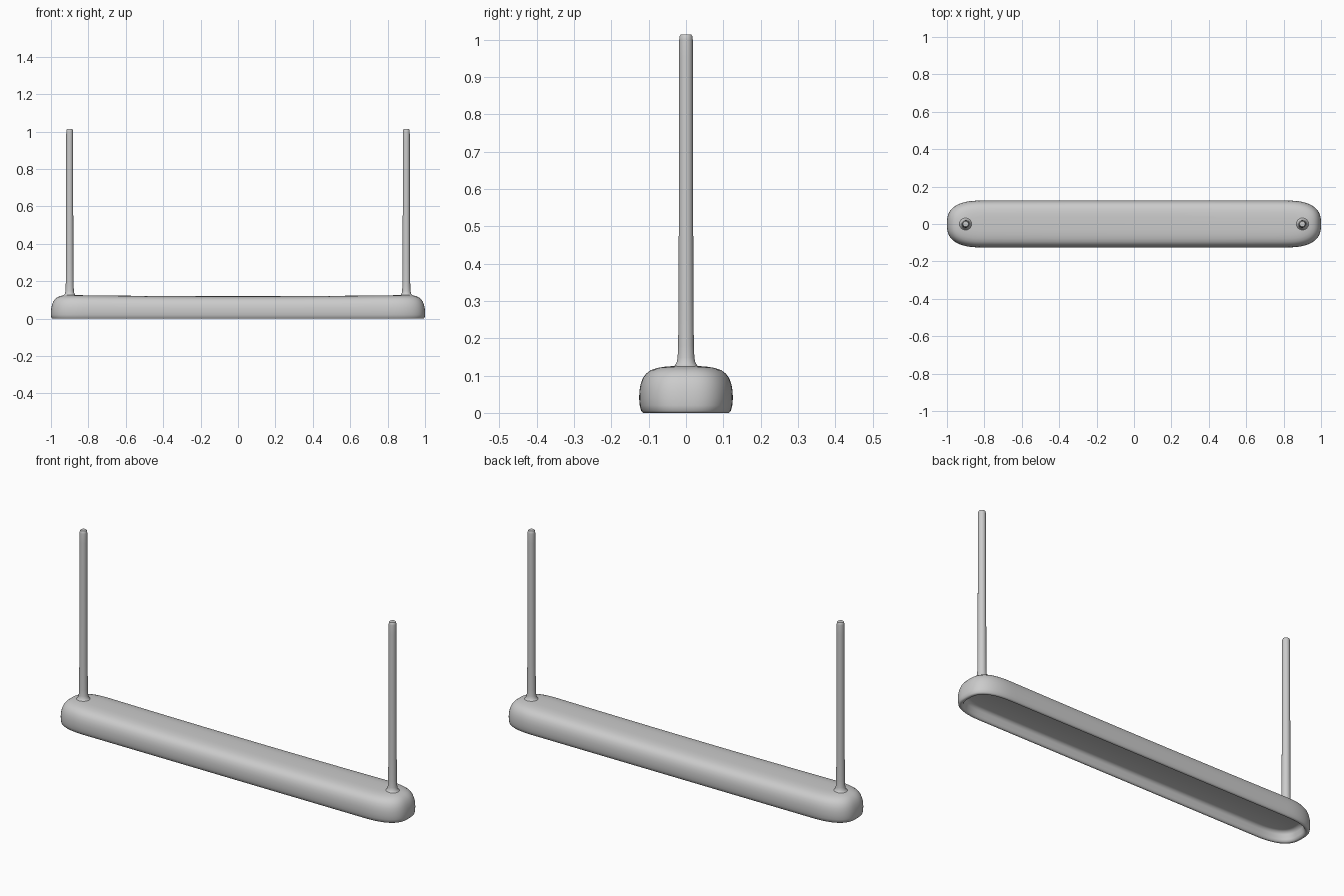
import bpy, bmesh
from math import cos, sin, pi, copysign

if "Cube" in bpy.data.objects:
    bpy.data.objects.remove(bpy.data.objects["Cube"])

ROD_X = 0.90


def finish(bm, name, angle):
    bmesh.ops.recalc_face_normals(bm, faces=bm.faces)
    mesh = bpy.data.meshes.new(name)
    bm.to_mesh(mesh)
    bm.free()
    obj = bpy.data.objects.new(name, mesh)
    bpy.context.collection.objects.link(obj)
    bpy.ops.object.select_all(action='DESELECT')
    obj.select_set(True)
    bpy.context.view_layer.objects.active = obj
    bpy.ops.object.shade_smooth_by_angle(angle=angle)
    return obj


def outline(hx, hy, straight=0.80, n=2.7, end_steps=20, side_steps=12):
    """Long outline with squarish round ends, symmetric about y = 0."""
    length = hx - straight
    upper = []
    for i in range(end_steps + 1):
        t = pi / 2 * i / end_steps
        upper.append((straight + length * max(cos(t), 0) ** (2 / n),
                      hy * sin(t) ** (2 / n)))
    for i in range(1, side_steps // 2):
        upper.append((straight * (1 - 2 * i / side_steps), hy))
    upper.append((0, hy))
    upper += [(-x, y) for x, y in reversed(upper[:-1])]
    return upper + [(x, -y) for x, y in reversed(upper[1:-1])]


def sag(x, z):
    """The upper surface dips very slightly towards the middle."""
    return z - 0.006 * max(0, 1 - (x / 0.9) ** 2) * (z / 0.125) ** 2


# Hollow-bottomed bar: rings (half length, half width, height), ceiling to top
rings = [
    (0.950, 0.080, 0.050), (0.963, 0.092, 0.046), (0.970, 0.098, 0.035),
    (0.974, 0.101, 0.012), (0.979, 0.105, 0.003), (0.985, 0.109, 0.000),
    (0.993, 0.115, 0.000), (0.998, 0.120, 0.005), (1.000, 0.124, 0.020),
    (1.000, 0.1255, 0.038), (0.998, 0.125, 0.058), (0.994, 0.122, 0.076),
    (0.987, 0.116, 0.093), (0.977, 0.107, 0.106), (0.965, 0.095, 0.115),
    (0.950, 0.078, 0.121), (0.932, 0.058, 0.1245), (0.920, 0.035, 0.126),
]
bm = bmesh.new()
loops = [[bm.verts.new((x, y, sag(x, z))) for x, y in outline(hx, hy)]
         for hx, hy, z in rings]
count = len(loops[0])
for a, b in zip(loops, loops[1:]):
    for i in range(count):
        j = (i + 1) % count
        bm.faces.new((a[i], a[j], b[j], b[i]))
# Close the ceiling and the top with strips across the width
for loop in (loops[0], loops[-1]):
    for i in range(count // 2):
        quad = [loop[i], loop[i + 1], loop[-(i + 1) % count], loop[-i % count]]
        bm.faces.new(list(dict.fromkeys(quad)))
finish(bm, "bar_body", 0.9)


# Upright rods: turned profile (radius, height) with a flared foot
profile = [(0.036, 0.122), (0.030, 0.1275), (0.025, 0.135), (0.0225, 0.148),
           (0.021, 0.18), (0.020, 0.30), (0.0190, 0.60), (0.0185, 0.95),
           (0.0182, 1.000), (0.0170, 1.009), (0.0145, 1.013)]


def rod(name, cx, sides=32):
    bm = bmesh.new()
    loops = [[bm.verts.new((cx + r * cos(2 * pi * k / sides),
                            r * sin(2 * pi * k / sides), z))
              for k in range(sides)] for r, z in profile]
    for a, b in zip(loops, loops[1:]):
        for k in range(sides):
            j = (k + 1) % sides
            bm.faces.new((a[k], a[j], b[j], b[k]))
    bm.faces.new(loops[-1])
    bm.faces.new(loops[0])
    finish(bm, name, 0.7)


rod("left_rod", -ROD_X)
rod("right_rod", ROD_X)
